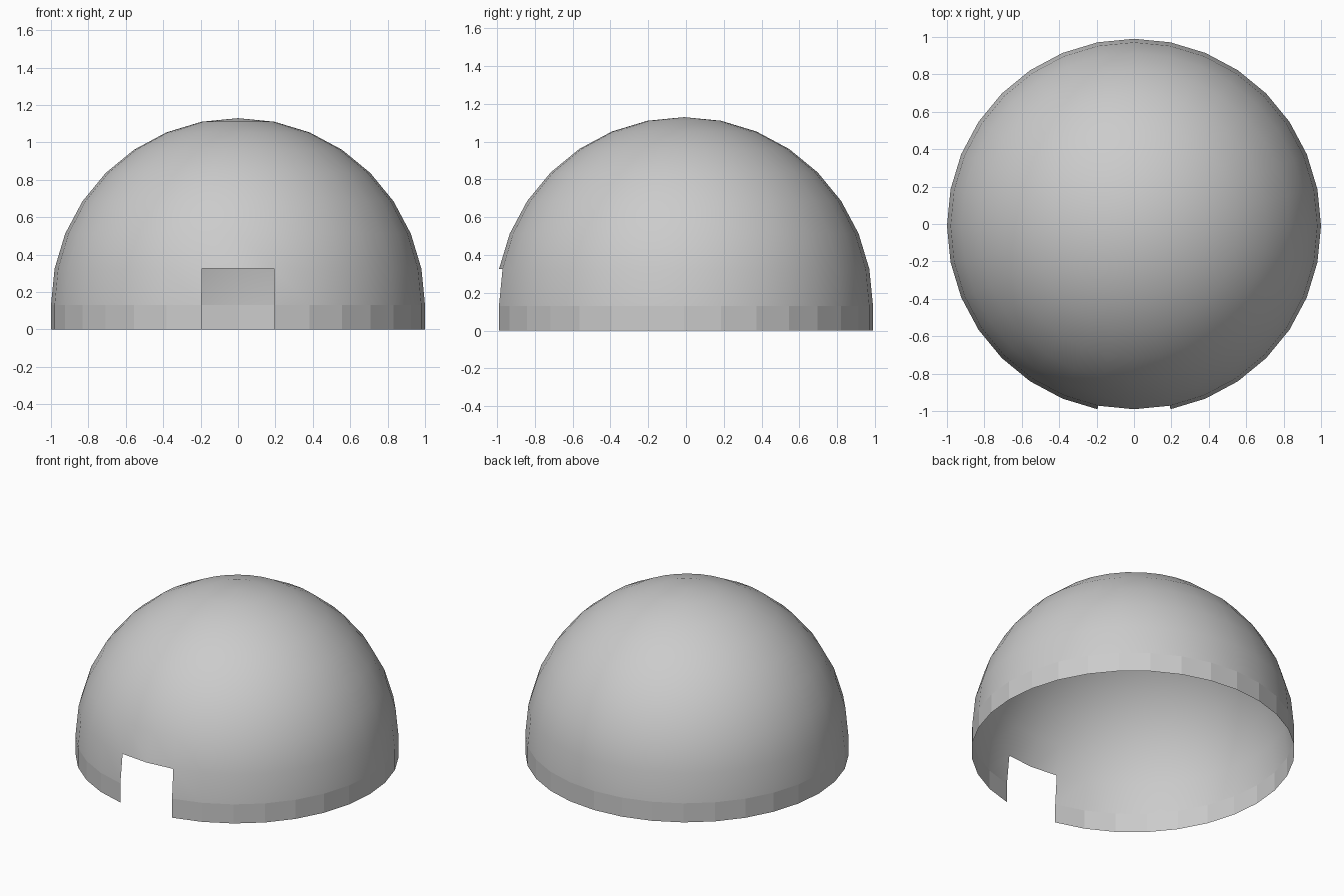
import bpy
import bmesh
from math import cos, radians
from mathutils import Matrix, Vector

SEGMENTS = 32
BAND_HEIGHT = 0.13
DOOR_HALF_WIDTH = 0.2
DOOR_TOP = 0.33

cube = bpy.data.objects.get("Cube")
if cube:
    bpy.data.objects.remove(cube, do_unlink=True)


def make_material(name, colour):
    mat = bpy.data.materials.new(name)
    mat.use_nodes = True
    mat.diffuse_color = colour
    mat.node_tree.nodes["Principled BSDF"].inputs["Base Color"].default_value = colour
    return mat


bm = bmesh.new()

# Thin hemispherical shell
bmesh.ops.create_uvsphere(bm, u_segments=SEGMENTS, v_segments=SEGMENTS // 2, radius=1)
lower = [v for v in bm.verts if v.co.z < -0.01]
bmesh.ops.delete(bm, geom=lower, context="VERTS")
bmesh.ops.translate(bm, verts=bm.verts, vec=Vector((0, 0, BAND_HEIGHT)))
for face in bm.faces:
    face.smooth = True

# Straight faceted band below the dome
rim = [e for e in bm.edges if e.is_boundary]
band = bmesh.ops.extrude_edge_only(bm, edges=rim)["geom"]
for item in band:
    if isinstance(item, bmesh.types.BMVert):
        item.co.z = 0
    elif isinstance(item, bmesh.types.BMFace):
        item.smooth = False
bmesh.ops.recalc_face_normals(bm, faces=bm.faces)
if sum(f.normal.dot(f.calc_center_median()) for f in bm.faces) < 0:
    bmesh.ops.reverse_faces(bm, faces=bm.faces)

# Doorway: two panels wide, through the band and the first dome row
doorway = [
    f for f in bm.faces
    if all(abs(v.co.x) < DOOR_HALF_WIDTH and v.co.y < 0 and v.co.z < DOOR_TOP
           for v in f.verts)
]
bmesh.ops.delete(bm, geom=doorway, context="FACES")

# Centre the depth, which the doorway shortens at the front
shift = (cos(radians(360 / SEGMENTS)) - 1) / 2
bmesh.ops.transform(bm, matrix=Matrix.Translation((0, shift, 0)), verts=bm.verts)

mesh = bpy.data.meshes.new("dome_shell")
bm.to_mesh(mesh)
bm.free()
mesh.materials.append(make_material("light grey", (0.6, 0.6, 0.6, 1)))
dome = bpy.data.objects.new("dome_shell", mesh)
bpy.context.collection.objects.link(dome)
